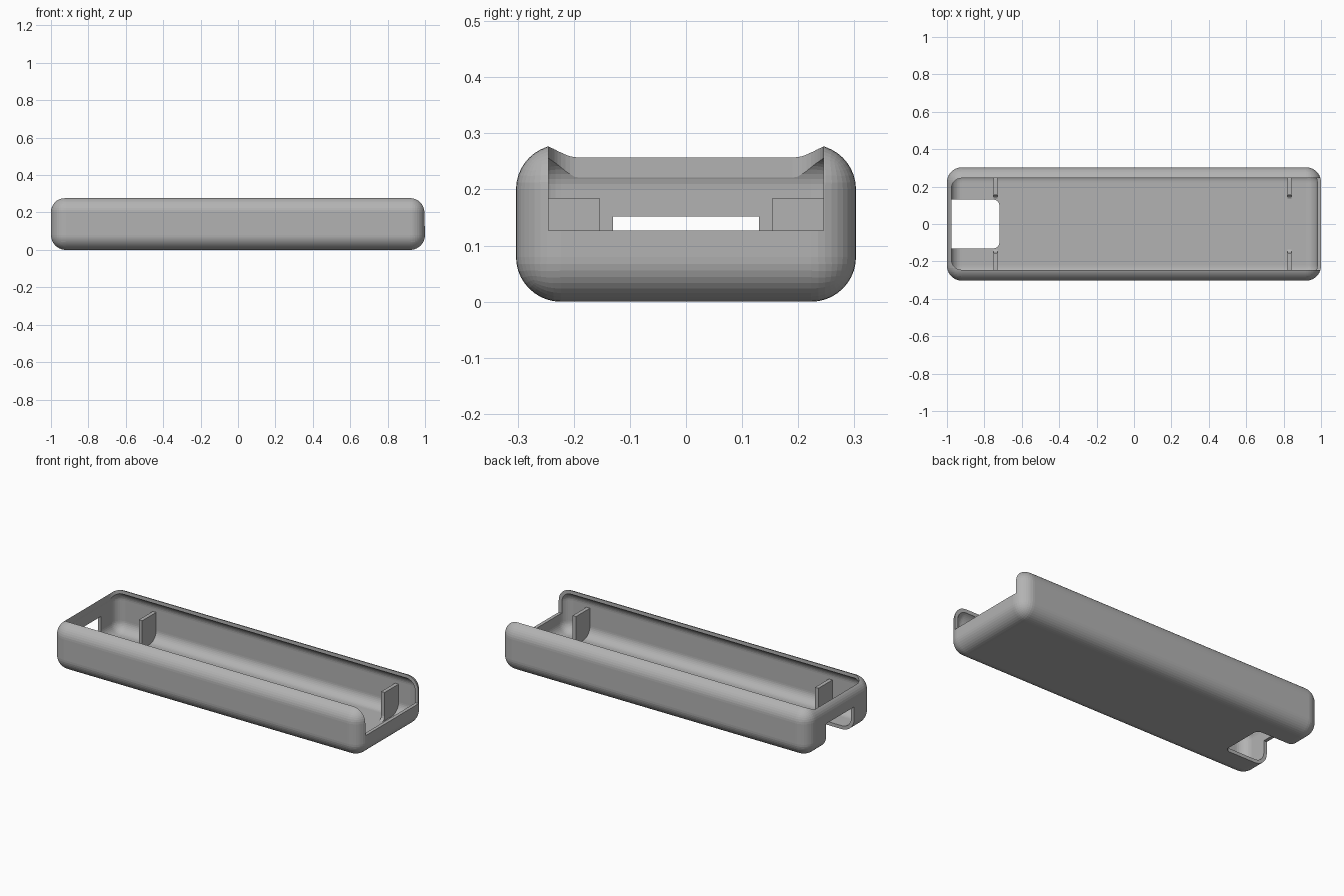
import bpy, bmesh
from mathutils import Matrix

cube = bpy.data.objects.get("Cube")
if cube:
    bpy.data.objects.remove(cube, do_unlink=True)

grey = bpy.data.materials.new("plain grey")
grey.use_nodes = True
COLOUR = (0.45, 0.45, 0.45, 1)
grey.diffuse_color = COLOUR
grey.node_tree.nodes["Principled BSDF"].inputs["Base Color"].default_value = COLOUR


def make_object(name, bm):
    bmesh.ops.recalc_face_normals(bm, faces=bm.faces)
    mesh = bpy.data.meshes.new(name)
    bm.to_mesh(mesh)
    bm.free()
    mesh.materials.append(grey)
    obj = bpy.data.objects.new(name, mesh)
    bpy.context.collection.objects.link(obj)
    return obj


def box(name, low, high, bevels):
    """Box with rounded edges; bevels is a list of (edge test, radius)."""
    bm = bmesh.new()
    size = [h - l for l, h in zip(low, high)]
    centre = [(h + l) / 2 for l, h in zip(low, high)]
    bmesh.ops.create_cube(bm, size=1, matrix=Matrix.Translation(centre) @ Matrix.Diagonal((*size, 1)))
    for test, radius in bevels:
        edges = [e for e in bm.edges if test(e.verts[0].co, e.verts[1].co)]
        bmesh.ops.bevel(bm, geom=edges, offset=radius, segments=10, profile=0.5,
                        affect='EDGES', clamp_overlap=True)
    return make_object(name, bm)


def cut(target, cutter):
    mod = target.modifiers.new("cut", 'BOOLEAN')
    mod.operation = 'DIFFERENCE'
    mod.solver = 'EXACT'
    mod.object = cutter
    bpy.context.view_layer.objects.active = target
    bpy.ops.object.modifier_apply(modifier=mod.name)
    bpy.data.objects.remove(cutter, do_unlink=True)


def every(a, b):
    return True


def upright_at(x):
    return lambda a, b: abs(a.x - x) < 1e-4 and abs(b.x - x) < 1e-4 and abs(a.z - b.z) > 0.05


def lengthwise_at(z):
    return lambda a, b: abs(a.z - z) < 1e-4 and abs(b.z - z) < 1e-4 and abs(a.x - b.x) > 0.1


# Rounded tray, hollowed to an even wall
tray = box("tray_shell", (-1, -0.303, 0), (1, 0.303, 0.28), [(every, 0.08)])
cut(tray, box("cavity", (-0.98, -0.283, 0.02), (0.98, 0.283, 0.26), [(every, 0.06)]))

# Top opening that runs out through the lowered left end
cut(tray, box("opening", (-0.976, -0.245, 0.127), (1.2, 0.245, 0.5),
              [(upright_at(-0.976), 0.055), (lengthwise_at(0.127), 0.055)]))

# Arched notch through the right end wall and floor
cut(tray, box("notch", (-1.2, -0.13, -0.1), (-0.72, 0.13, 0.152),
              [(upright_at(-0.72), 0.03), (lengthwise_at(0.152), 0.05)]))

# Four upright ribs with a flared foot, sunk into floor and wall
RIB = [(0.154, 0.185), (0.154, 0.045), (0.151, 0.034), (0.144, 0.026), (0.132, 0.018),
       (0.223, 0.012), (0.271, 0.032), (0.292, 0.08), (0.292, 0.185)]
for end, x in (("right", -0.74), ("left", 0.832)):
    for side, s in (("front", -1), ("back", 1)):
        bm = bmesh.new()
        face = bm.faces.new([bm.verts.new((x - 0.011, s * y, z)) for y, z in RIB])
        grown = bmesh.ops.extrude_face_region(bm, geom=[face])["geom"]
        bmesh.ops.translate(bm, vec=(0.022, 0, 0),
                            verts=[v for v in grown if isinstance(v, bmesh.types.BMVert)])
        make_object(f"{side}_{end}_rib", bm)
